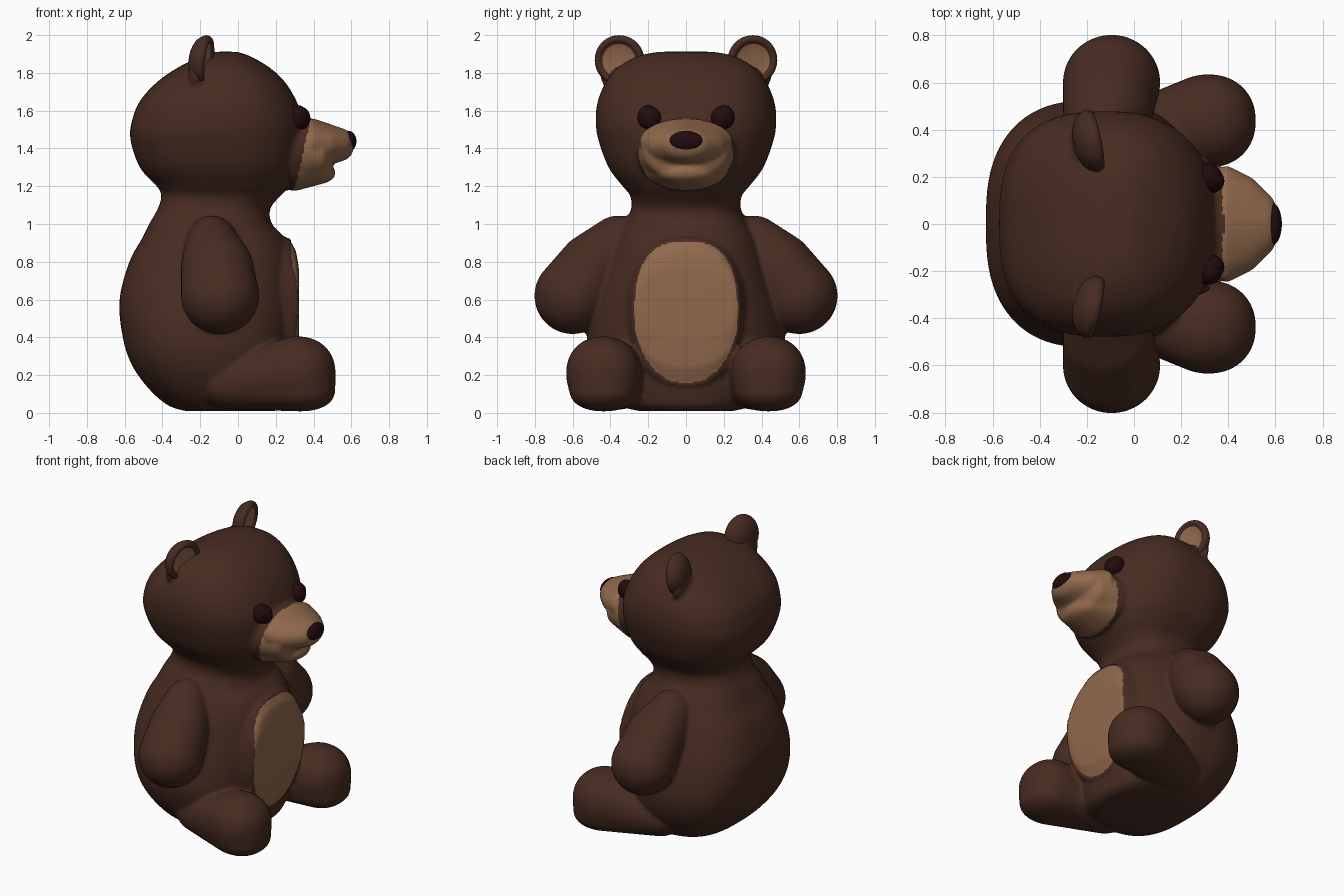
import bpy, bmesh, math
from mathutils import Vector, Matrix

if "Cube" in bpy.data.objects:
    bpy.data.objects.remove(bpy.data.objects["Cube"])


def material(name, rgb):
    m = bpy.data.materials.new(name)
    m.diffuse_color = (*rgb, 1)
    m.use_nodes = True
    m.node_tree.nodes["Principled BSDF"].inputs["Base Color"].default_value = m.diffuse_color
    return m


BROWN = material("brown fur", (0.064, 0.025, 0.0158))
TAN = material("tan fur", (0.283, 0.141, 0.072))
DARK = material("dark maroon", (0.016, 0.0035, 0.004))


def new_object(name, bm, mats):
    mesh = bpy.data.meshes.new(name)
    bmesh.ops.recalc_face_normals(bm, faces=bm.faces)
    bm.to_mesh(mesh)
    bm.free()
    for m in mats:
        mesh.materials.append(m)
    mesh.polygons.foreach_set("use_smooth", [True] * len(mesh.polygons))
    ob = bpy.data.objects.new(name, mesh)
    bpy.context.collection.objects.link(ob)
    return ob


def power(v, p):
    return math.copysign(abs(v) ** p, v)


def ellipsoid_points(centre, radii, p=2.0):
    """Points on a superellipsoid of exponent p."""
    pts, e = [], 2 / p
    for i in range(25):
        a = -math.pi / 2 + math.pi * i / 24
        for j in range(48):
            b = math.tau * j / 48
            n = (power(math.cos(a), e) * power(math.cos(b), e),
                 power(math.cos(a), e) * power(math.sin(b), e), power(math.sin(a), e))
            pts.append(Vector([c + r * k for c, r, k in zip(centre, radii, n)]))
    return pts


def add_hull(bm, blobs):
    """Convex skin around a few blobs: a tapered limb."""
    part = bmesh.new()
    for blob in blobs:
        for p in ellipsoid_points(*blob):
            part.verts.new(p)
    bmesh.ops.remove_doubles(part, verts=part.verts, dist=0.0005)
    res = bmesh.ops.convex_hull(part, input=part.verts)
    junk = [g for g in res["geom_interior"] + res["geom_unused"] if isinstance(g, bmesh.types.BMVert)]
    bmesh.ops.delete(part, geom=list(set(junk)), context='VERTS')
    bmesh.ops.recalc_face_normals(part, faces=part.faces)
    tmp = bpy.data.meshes.new("tmp")
    part.to_mesh(tmp)
    part.free()
    bm.from_mesh(tmp)
    bpy.data.meshes.remove(tmp)


def catmull(rows, steps):
    out = []
    for i in range(len(rows) - 1):
        a, b, c, d = (rows[max(0, min(len(rows) - 1, k))] for k in (i - 1, i, i + 1, i + 2))
        for s in range(steps):
            t = s / steps
            out.append([0.5 * (2 * q + (r - p) * t + (2 * p - 5 * q + 4 * r - w) * t * t
                               + (3 * q - p - 3 * r + w) * t ** 3) for p, q, r, w in zip(a, b, c, d)])
    return out + [rows[-1]]


# torso and head: height, back x, front x, half width
RINGS = [(0.01, -.28, .20, .25), (0.04, -.37, .24, .35), (.12, -.465, .26, .43), (.25, -.56, .28, .50),
         (.40, -.61, .30, .525), (.60, -.627, .31, .485), (.80, -.575, .295, .42), (.92, -.51, .25, .37),
         (1.0, -.47, .18, .33), (1.08, -.425, .17, .29), (1.15, -.405, .225, .295), (1.2, -.43, .27, .335),
         (1.3, -.52, .325, .41), (1.45, -.57, .35, .465), (1.55, -.56, .345, .478), (1.65, -.52, .31, .467),
         (1.75, -.43, .25, .425), (1.83, -.315, .165, .36), (1.89, -.19, .06, .25), (1.912, -.12, -.01, .14)]
bm = bmesh.new()
loops = []
for z, xb, xf, hy in catmull(RINGS, 5):
    cx, hx = (xb + xf) / 2, (xf - xb) / 2
    loop = []
    for j in range(96):
        a = math.tau * j / 96
        e = 2 / (2.35 if math.cos(a) > 0 else 2.75)     # squarer at the back
        loop.append(bm.verts.new((cx + hx * power(math.cos(a), e), hy * power(math.sin(a), e), z)))
    loops.append(loop)
for lo, hi in zip(loops, loops[1:]):
    for j in range(96):
        k = (j + 1) % 96
        bm.faces.new((lo[j], lo[k], hi[k], hi[j]))
bm.faces.new(loops[0][::-1])
bm.faces.new(loops[-1])

# flattened belly front
add_hull(bm, [((.325, 0, .58), (.004, .275, .20), 2.4), ((.311, 0, .55), (.004, .287, .31), 2.4),
              ((.275, 0, .535), (.004, .292, .39), 2.4), ((.10, 0, .54), (.02, .37, .42), 2.4)])

# arms, legs and ear roots
for s in (1, -1):
    add_hull(bm, [((-.14, s * .36, .88), (.14, .16, .165)),
                  ((-.11, s * .49, .765), (.192, .19, .19)),
                  ((-.095, s * .60, .62), (.207, .203, .203))])
    add_hull(bm, [((.315, s * .437, .21), (.202, .198, .195), 2.15),
                  ((.33, s * .437, .12), (.185, .18, .112), 2.2),
                  ((-.05, s * .345, .155), (.15, .15, .135))])
    add_hull(bm, [((-.225, s * .355, 1.79), (.04, .1, .1))])
# muzzle: core, upper lip and lower jaw, leaving the mouth as a shallow crease
add_hull(bm, [((.28, 0, 1.385), (.06, .268, .208)), ((.44, 0, 1.375), (.065, .225, .148))])
add_hull(bm, [((.39, 0, 1.435), (.06, .25, .125)), ((.49, 0, 1.42), (.06, .20, .105)),
              ((.55, 0, 1.42), (.065, .135, .085))])
add_hull(bm, [((.30, 0, 1.31), (.08, .235, .135)), ((.40, 0, 1.27), (.118, .16, .062))])

# fuse into one soft skin
body = new_object("bear_body", bm, [BROWN, TAN])
rm = body.modifiers.new("fuse", 'REMESH')
rm.mode = 'VOXEL'
rm.voxel_size = 0.0115
sm = body.modifiers.new("soften", 'SMOOTH')
sm.factor = 0.5
sm.iterations = 10
dg = bpy.context.evaluated_depsgraph_get()
skin = bpy.data.meshes.new_from_object(body.evaluated_get(dg))
body.modifiers.clear()
body.data = skin
skin.materials.clear()
skin.materials.append(BROWN)
skin.materials.append(TAN)

# tan belly patch and tan muzzle
sunk = set()
for f in skin.polygons:
    x, y, z = f.center
    p = 2.6 if z > .55 else 2.1
    belly = (abs(y) / .273) ** p + (abs(z - .533) / .375) ** p < 1 and .1 < x < .345 and f.normal.x > .1
    edge = .295 + .3 * (z - 1.18) - .2 * (z - 1.18) ** 2
    muzzle = x > edge and (y / .278) ** 2 + ((z - 1.385) / .215) ** 2 < 1.0
    f.material_index = 1 if belly or muzzle else 0
    f.use_smooth = True
    if belly:
        sunk.update(f.vertices)
# set the belly patch slightly behind its brown rim
for i in sunk:
    skin.vertices[i].co.x -= .005

# nose and eyes
bm = bmesh.new()
add_hull(bm, [((.585, 0, 1.438), (.042, .09, .055))])
new_object("nose", bm, [DARK])
for s, side in ((1, "left"), (-1, "right")):
    bm = bmesh.new()
    add_hull(bm, [((.316, s * .202, 1.566), (.055, .055, .063)), ((.333, s * .183, 1.56), (.05, .05, .06))])
    new_object(side + "_eye", bm, [DARK])

# ears: dished discs turned about the x axis, tan inside (x, radius)
EAR = [(-.062, 0), (-.057, .05), (-.036, .1), (0, .13), (.025, .133), (.042, .12),
       (.04, .105), (.03, .09), (.022, .05), (.02, 0)]
for s, side in ((1, "left"), (-1, "right")):
    bm = bmesh.new()
    rows = catmull(EAR, 4)
    rings = [[bm.verts.new((x, max(r, 0) * math.cos(math.tau * j / 48), max(r, 0) * math.sin(math.tau * j / 48)))
              for j in range(48)] for x, r in rows]
    for i, (lo, hi) in enumerate(zip(rings, rings[1:])):
        for j in range(48):
            k = (j + 1) % 48
            f = bm.faces.new((lo[j], lo[k], hi[k], hi[j]))
            f.material_index = 1 if i >= 28 else 0
    bmesh.ops.remove_doubles(bm, verts=bm.verts, dist=0.0001)
    turn = Matrix.Rotation(s * math.radians(12), 4, 'Z') @ Matrix.Rotation(math.radians(7), 4, 'Y')
    bm.transform(Matrix.Translation((-.195, s * .348, 1.868)) @ turn)
    new_object(side + "_ear", bm, [BROWN, TAN])
